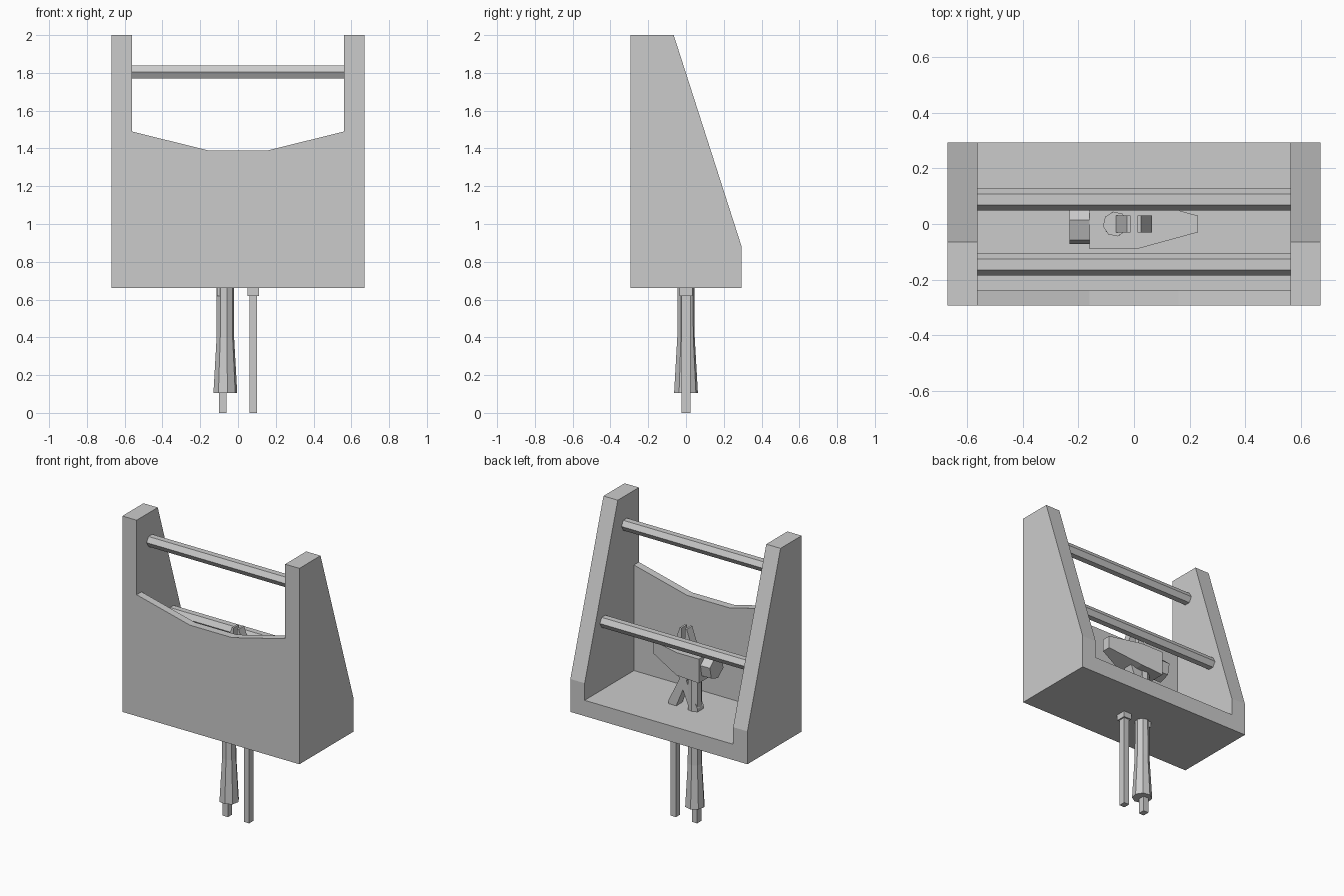
import bpy, bmesh, math
from mathutils import Matrix

if "Cube" in bpy.data.objects:
    bpy.data.objects.remove(bpy.data.objects["Cube"])


def make_object(name, bm):
    bmesh.ops.recalc_face_normals(bm, faces=bm.faces)
    mesh = bpy.data.meshes.new(name)
    bm.to_mesh(mesh)
    bm.free()
    ob = bpy.data.objects.new(name, mesh)
    bpy.context.collection.objects.link(ob)
    return ob


def extrude(name, pts, a, b, axis):
    """Extrude a 2D profile from a to b; profile is (y,z) for axis x, (x,z) for y."""
    bm = bmesh.new()
    put = (lambda p, t: (t, p[0], p[1])) if axis == 'x' else (lambda p, t: (p[0], t, p[1]))
    face = bm.faces.new([bm.verts.new(put(p, a)) for p in pts])
    ext = bmesh.ops.extrude_face_region(bm, geom=[face])
    verts = [v for v in ext['geom'] if isinstance(v, bmesh.types.BMVert)]
    for v in verts:
        v.co['xyz'.index(axis)] = b
    return make_object(name, bm)


def box(name, x0, x1, y0, y1, z0, z1):
    return extrude(name, [(x0, z0), (x1, z0), (x1, z1), (x0, z1)], y0, y1, 'y')


def ring_profile(r, n, cy, cz, turn=0.0):
    return [(cy + r * math.cos(turn + 2 * math.pi * i / n),
             cz + r * math.sin(turn + 2 * math.pi * i / n)) for i in range(n)]


# Rack: sloped sides, scooped panel and floor
side = [(-.293, .66), (.293, .66), (.293, .885), (-.065, 2), (-.293, 2)]
for label, s in (("left", -1), ("right", 1)):
    extrude(label + "_side", side, s * .562, s * .67, 'x')
extrude("front_panel", [(-.562, .66), (.562, .66), (.562, 1.49), (.16, 1.39),
                        (-.16, 1.39), (-.562, 1.49)], -.293, -.24, 'y')
box("floor", -.562, .562, -.24, .293, .66, .768)

# Two hexagonal rails
for label, y, z in (("upper_rail", -.145, 1.805), ("lower_rail", .088, 1.23)):
    extrude(label, ring_profile(.04, 6, y, z), -.57, .57, 'x')

# Hammer handle: lofted octagon rings
bm = bmesh.new()
rings = []
for r, z in ((.064, .105), (.047, .4), (.045, 1.2)):
    rings.append([bm.verts.new((x, y, z)) for x, y in
                  ring_profile(r, 8, -.067, 0, math.radians(10))])
bm.faces.new(rings[0])
bm.faces.new(rings[-1])
for lo, hi in zip(rings, rings[1:]):
    for i in range(8):
        j = (i + 1) % 8
        bm.faces.new((lo[i], lo[j], hi[j], hi[i]))
make_object("hammer_handle", bm)

# Hammer head: block that narrows to a wedge, flat on top
head = extrude("hammer_head", [(-.16, 1.0), (.01, 1.01), (.23, 1.08),
                               (.23, 1.165), (.01, 1.165), (-.16, 1.165)], -.09, .09, 'y')
for v in head.data.vertices:
    if v.co.x > .2:
        v.co.y *= .33
extrude("hammer_poll", ring_profile(.077, 6, 0, 1.09, math.radians(19)), -.232, -.16, 'x')

# Pliers: mirrored grips, crossing arms and jaws
for label, s in (("left", -1), ("right", 1)):
    box("plier_grip_" + label, s * .06, s * .1, -.023, .023, 0, .62)
    arm = [(.05, .62), (.11, .62), (.11, .79), (.04, .93), (-.03, 1.08),
           (-.065, 1.06), (-.02, .94), (.05, .77)]
    extrude("plier_arm_" + label, [(s * x, z) for x, z in arm], -.034, .034, 'y')
    jaw = [(.012, 1.03), (.065, 1.06), (.065, 1.2), (.026, 1.31), (.012, 1.31)]
    extrude("plier_jaw_" + label, [(s * x, z) for x, z in jaw], -.03, .03, 'y')
